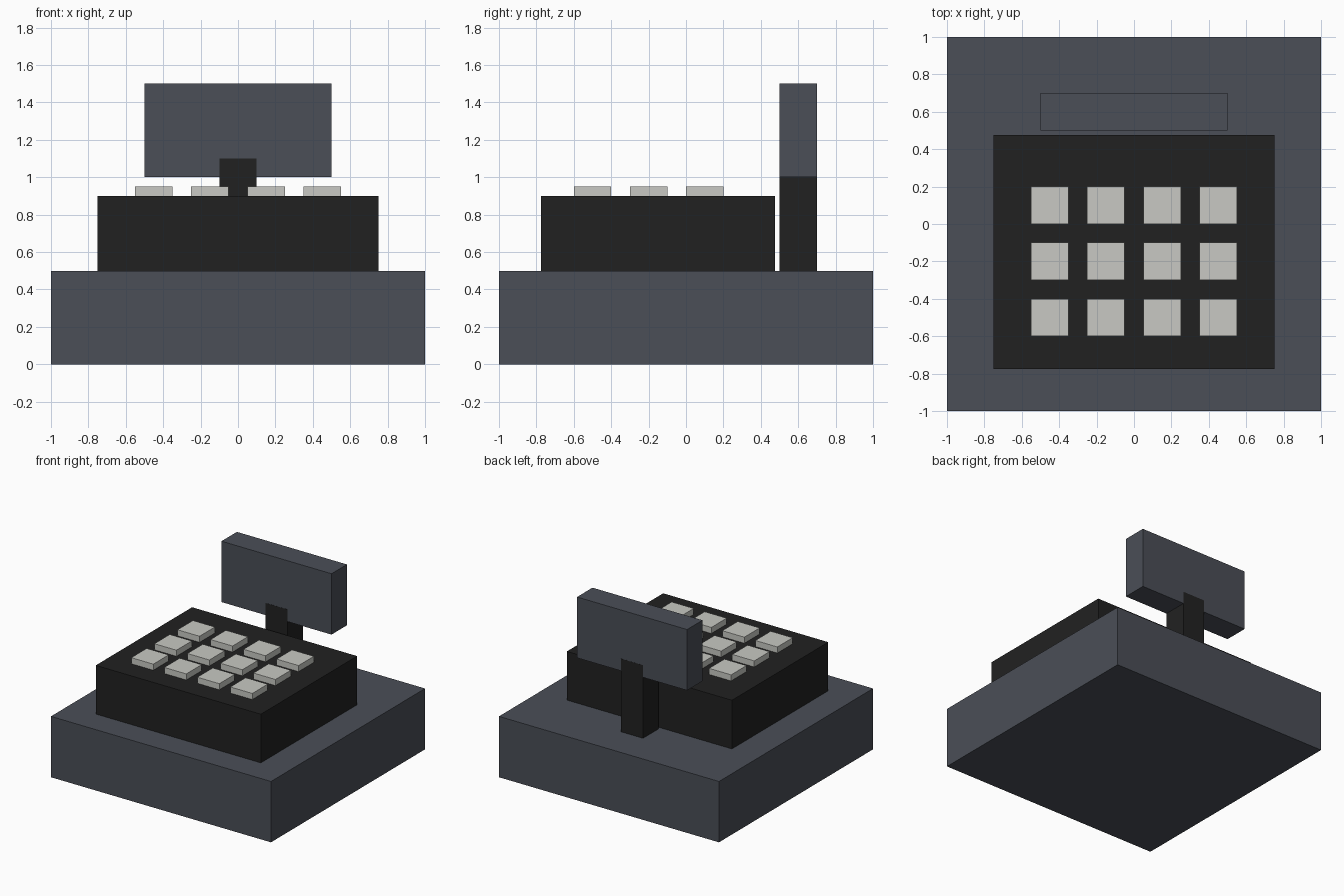
import bpy
import bmesh
from mathutils import Matrix, Vector

default = bpy.data.objects.get("Cube")
if default:
    bpy.data.objects.remove(default, do_unlink=True)


def material(name, rgb):
    mat = bpy.data.materials.new(name)
    mat.use_nodes = True
    color = (*rgb, 1)
    mat.diffuse_color = color
    mat.node_tree.nodes["Principled BSDF"].inputs["Base Color"].default_value = color
    return mat


def box(name, low, high, mat):
    """Flat-faced box between two opposite corners."""
    low, high = Vector(low), Vector(high)
    bm = bmesh.new()
    bmesh.ops.create_cube(bm, size=1, matrix=Matrix.Diagonal((*(high - low), 1)))
    mesh = bpy.data.meshes.new(name)
    bm.to_mesh(mesh)
    bm.free()
    mesh.materials.append(mat)
    obj = bpy.data.objects.new(name, mesh)
    obj.location = (low + high) / 2
    bpy.context.collection.objects.link(obj)
    return obj


slate = material("slate grey", (0.069, 0.077, 0.095))
black = material("soft black", (0.0155, 0.0155, 0.0155))
ivory = material("pale ivory grey", (0.578, 0.584, 0.546))

# Drawer base and keyboard housing
box("drawer_base", (-1, -1, 0), (1, 1, 0.5), slate)
box("keyboard_housing", (-0.75, -0.775, 0.5), (0.75, 0.475, 0.9), black)

# Display on its post; the post stands a hair proud of the display faces
box("display", (-0.5, 0.5, 1.0), (0.5, 0.7, 1.5), slate)
box("display_post", (-0.1, 0.499, 0.5), (0.1, 0.701, 1.1), black)

# Grid of square keys
key, pitch = 0.2, 0.3
for row in range(3):
    for col in range(4):
        x = -0.55 + col * pitch
        y = -0.6 + row * pitch
        box(f"key_row{row + 1}_column{col + 1}", (x, y, 0.9), (x + key, y + key, 0.95), ivory)
